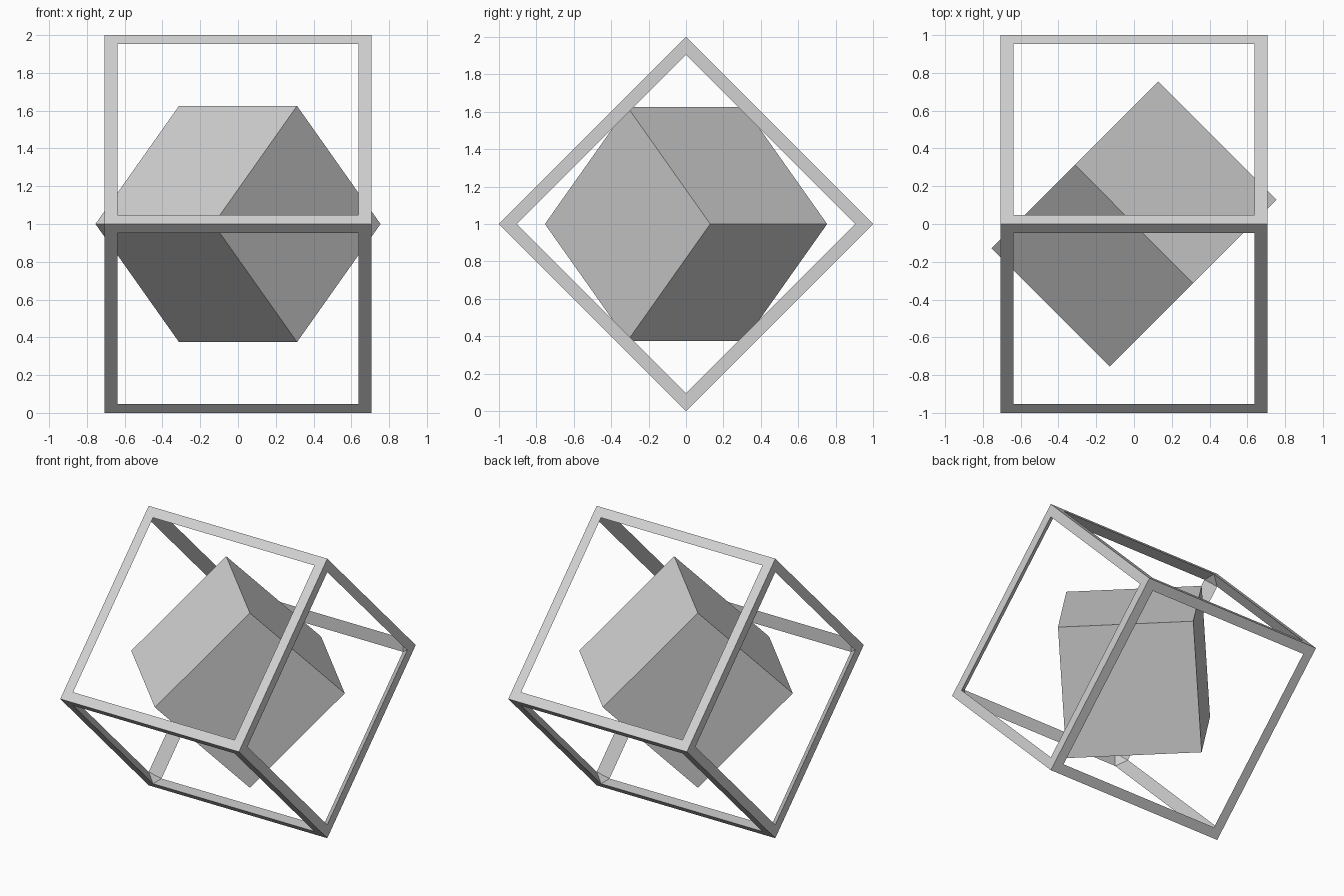
import bpy
import bmesh
from math import radians
from mathutils import Matrix

default = bpy.data.objects.get("Cube")
if default:
    bpy.data.objects.remove(default, do_unlink=True)

# One grey for everything
grey = bpy.data.materials.new("light_grey")
colour = (0.64, 0.64, 0.64, 1)
grey.diffuse_color = colour
grey.use_nodes = True
grey.node_tree.nodes["Principled BSDF"].inputs["Base Color"].default_value = colour

FRAME_SIDE = 2 ** 0.5
BAR = 0.068
CORE_SIDE = 0.884


def finish(bm, name, turn):
    """Turn the mesh onto its edge, lift it to the centre and link it."""
    place = Matrix.Translation((0, 0, 1)) @ Matrix.Rotation(radians(turn), 4, "Z")
    bm.transform(place @ Matrix.Rotation(radians(45), 4, "X"))
    mesh = bpy.data.meshes.new(name)
    bm.to_mesh(mesh)
    bm.free()
    mesh.materials.append(grey)
    obj = bpy.data.objects.new(name, mesh)
    bpy.context.collection.objects.link(obj)
    return obj


def axis_aligned(face):
    return max(abs(c) for c in face.normal) > 0.99


# Open frame: the inner bar faces are a chamfered cube turned inside out
bm = bmesh.new()
bmesh.ops.create_cube(bm, size=FRAME_SIDE)
bmesh.ops.bevel(bm, geom=bm.edges[:], offset=BAR, offset_type="OFFSET",
                segments=1, affect="EDGES")
bm.normal_update()
bmesh.ops.delete(bm, geom=[f for f in bm.faces if axis_aligned(f)], context="FACES_ONLY")
bmesh.ops.reverse_faces(bm, faces=bm.faces[:])

# Outer bar faces: a cube with its sides inset and opened
made = bmesh.ops.create_cube(bm, size=FRAME_SIDE)
sides = list({f for v in made["verts"] for f in v.link_faces})
bm.normal_update()
bmesh.ops.inset_individual(bm, faces=sides, thickness=BAR, use_even_offset=True)
bmesh.ops.delete(bm, geom=sides, context="FACES_ONLY")
bmesh.ops.remove_doubles(bm, verts=bm.verts[:], dist=0.001)
finish(bm, "open_frame", 0)

# Solid cube inside, balanced on an edge and turned diagonally
bm = bmesh.new()
bmesh.ops.create_cube(bm, size=CORE_SIDE)
finish(bm, "inner_cube", -45)
